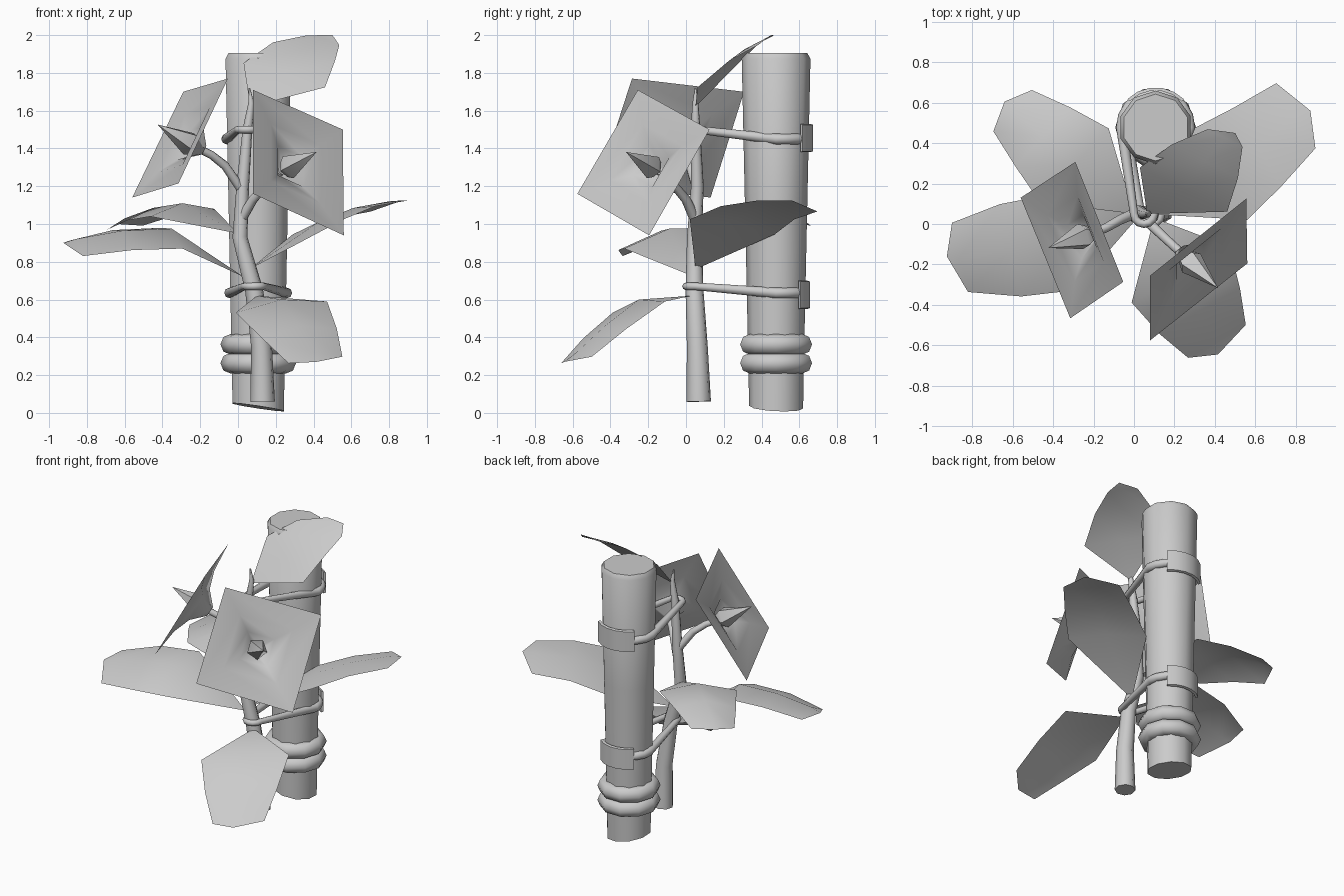
import bpy, bmesh, math
from mathutils import Vector

if "Cube" in bpy.data.objects:
    bpy.data.objects.remove(bpy.data.objects["Cube"])

POST = Vector((0.107, 0.477, 0))


def make(name, verts, faces, angle=40):
    me = bpy.data.meshes.new(name)
    me.from_pydata([tuple(v) for v in verts], [], faces)
    bm = bmesh.new()
    bm.from_mesh(me)
    bmesh.ops.recalc_face_normals(bm, faces=bm.faces)
    bm.to_mesh(me)
    bm.free()
    ob = bpy.data.objects.new(name, me)
    bpy.context.collection.objects.link(ob)
    smooth(ob, angle)
    return ob


def smooth(ob, angle=40):
    bpy.ops.object.select_all(action='DESELECT')
    ob.select_set(True)
    bpy.context.view_layer.objects.active = ob
    bpy.ops.object.shade_smooth_by_angle(angle=math.radians(angle))


def tube(name, pts, radii, cyclic=False):
    cu = bpy.data.curves.new(name, 'CURVE')
    cu.dimensions = '3D'
    cu.bevel_depth = 1
    cu.bevel_resolution = 2
    cu.use_fill_caps = True
    sp = cu.splines.new('POLY')
    sp.points.add(len(pts) - 1)
    for p, co, r in zip(sp.points, pts, radii):
        p.co = (*co, 1)
        p.radius = r
    sp.use_cyclic_u = cyclic
    ob = bpy.data.objects.new(name, cu)
    bpy.context.collection.objects.link(ob)
    bpy.ops.object.select_all(action='DESELECT')
    ob.select_set(True)
    bpy.context.view_layer.objects.active = ob
    bpy.ops.object.convert(target='MESH')
    smooth(bpy.context.object, 50)


def leaf(name, spine, side, widths, drop):
    # spine: base, three wide stations, tip
    side = Vector(side).normalized()
    pts = [Vector(p) for p in spine]
    verts = [pts[0]]
    for p, w in zip(pts[1:4], widths):
        low = p - Vector((0, 0, drop))
        verts += [low - side * w, p, low + side * w]
    verts.append(pts[4])
    faces = [(0, 2, 1), (0, 3, 2), (7, 8, 10), (8, 9, 10)]
    for a in (1, 4):
        faces += [(a, a + 1, a + 4, a + 3), (a + 1, a + 2, a + 5, a + 4)]
    make(name, verts, faces, 60)


def flower(name, corners, outward):
    # square trumpet with a pinched centre
    c = [Vector(p) for p in corners]
    mid = sum(c, Vector()) / 4
    n = (c[1] - c[0]).cross(c[3] - c[0]).normalized()
    if n.dot(Vector(outward)) < 0:
        n = -n
    verts, faces = [], []
    rings = ((1, 0), (0.55, -0.02), (0.28, -0.06), (0.08, -0.14))
    for s, t in rings:
        verts += [mid + (p - mid) * s + n * t for p in c]
    for k in range(len(rings) - 1):
        for i in range(4):
            j = (i + 1) % 4
            faces.append((k * 4 + i, k * 4 + j, k * 4 + 4 + j, k * 4 + 4 + i))
    faces.append((12, 13, 14, 15))
    make(name, verts, faces, 60)
    # five-sided centre cone
    u = (c[1] - c[0]).normalized()
    v = n.cross(u)
    cv = []
    for r, t in ((0.045, -0.10), (0.068, -0.06)):
        cv += [mid + n * t + (u * math.cos(a) + v * math.sin(a)) * r
               for a in (math.tau * i / 5 for i in range(5))]
    cv.append(mid + n * 0.145)
    cf = [(0, 1, 2, 3, 4)]
    for i in range(5):
        j = (i + 1) % 5
        cf += [(i, j, 5 + j, 5 + i), (5 + i, 5 + j, 10)]
    make(name + "_centre", cv, cf, 60)


# support post: ten sides, slanted foot, softened top rim
N = 10
verts, faces = [], []
profile = [(0.03, 0.143), (0.3, 0.148), (1.1, 0.165), (1.875, 0.182), (1.905, 0.165)]
for k, (z, r) in enumerate(profile):
    for i in range(N):
        a = math.tau * (i + 0.5) / N
        dx, dy = r * math.cos(a), r * math.sin(a)
        dz = -0.15 * dx - 0.05 * dy if k == 0 else 0
        verts.append(POST + Vector((dx, dy, max(z + dz, 0))))
for k in range(len(profile) - 1):
    for i in range(N):
        j = (i + 1) % N
        faces.append((k * N + i, k * N + j, k * N + N + j, k * N + N + i))
faces += [tuple(range(N)), tuple(range(len(verts) - N, len(verts)))]
make("support_post", verts, faces)

# two rope rings round the post
for i, z in enumerate((0.263, 0.363)):
    bpy.ops.mesh.primitive_torus_add(location=(POST.x, POST.y, z), major_segments=10,
                                     minor_segments=8, major_radius=0.145, minor_radius=0.055)
    bpy.context.object.name = f"rope_ring_{i + 1}"
    smooth(bpy.context.object, 60)

# stem
tube("stem",
     [(0.13, 0.067, 0.06), (0.125, 0.06, 0.35), (0.085, 0.045, 0.65), (0.01, 0.045, 0.93),
      (0.025, 0.06, 1.2), (0.05, 0.05, 1.5), (0.07, 0.05, 1.64), (0.06, 0.05, 1.72)],
     [0.066, 0.056, 0.048, 0.04, 0.034, 0.026, 0.016, 0.004])

# ties looping stem and post, each with a flat strap at the back
for name, sx, z0, z1, rp, zb in (("upper", 0.05, 1.5, 1.45, 0.168, 1.455),
                                 ("lower", 0.085, 0.67, 0.635, 0.152, 0.625)):
    pts, rad = [], []
    for a in range(180, 361, 30):
        t = math.radians(a)
        pts.append((sx + 0.05 * math.cos(t), 0.05 + 0.05 * math.sin(t), z0))
        rad.append(0.02)
    for a in range(0, 181, 20):
        t = math.radians(a)
        pts.append((POST.x + rp * math.cos(t), POST.y + rp * math.sin(t), z1))
        rad.append(0.028)
    tube(f"{name}_tie", pts, rad, True)
    sv, sf = [], []
    for i in range(6):
        t = math.radians(45 + 18 * i)
        for dr, dz in ((0.015, -0.075), (0.015, 0.075), (0.03, 0.07), (0.03, -0.07)):
            r = rp + dr
            sv.append(POST + Vector((r * math.cos(t), r * math.sin(t), zb + dz)))
    for i in range(5):
        for k in range(4):
            m = (k + 1) % 4
            sf.append((i * 4 + k, i * 4 + m, i * 4 + 4 + m, i * 4 + 4 + k))
    sf += [(0, 1, 2, 3), (20, 21, 22, 23)]
    make(f"{name}_strap", sv, sf)

# flowers and their stalks
flower("right_flower", [(0.08, -0.255, 1.71), (0.555, 0.125, 1.50),
                        (0.56, -0.195, 0.94), (0.08, -0.575, 1.16)], (1, -1, 0.5))
tube("right_flower_stalk", [(0.02, 0.045, 1.03), (0.08, 0.0, 1.13), (0.17, -0.085, 1.23),
                            (0.23, -0.14, 1.28)], [0.028, 0.025, 0.022, 0.022])
flower("left_flower", [(-0.053, -0.286, 1.77), (-0.29, 0.307, 1.70),
                       (-0.56, 0.13, 1.14), (-0.315, -0.466, 1.215)], (-1, -0.3, 0.5))
tube("left_flower_stalk", [(0.02, 0.06, 1.18), (-0.07, 0.02, 1.31), (-0.14, -0.02, 1.365),
                           (-0.2, -0.045, 1.395)], [0.026, 0.024, 0.022, 0.022])

# leaves
leaf("top_leaf", [(0.065, 0.05, 1.62), (0.245, 0.17, 1.80), (0.35, 0.31, 1.925),
                  (0.45, 0.425, 1.985), (0.5, 0.45, 2.0)],
     (0.87, -0.44, -0.26), (0.25, 0.19, 0.1), 0.012)
leaf("back_right_leaf", [(0.06, 0.05, 0.76), (0.425, 0.245, 1.01), (0.61, 0.38, 1.085),
                         (0.80, 0.535, 1.12), (0.872, 0.56, 1.125)],
     (0.135, -0.225, 0.04), (0.265, 0.23, 0.19), 0.025)
leaf("back_left_leaf", [(0.0, 0.05, 0.95), (-0.295, 0.29, 1.11), (-0.45, 0.43, 1.085),
                        (-0.6, 0.56, 1.03), (-0.64, 0.605, 1.0)],
     (-0.68, -0.73, -0.08), (0.25, 0.2, 0.14), 0.05)
leaf("left_leaf", [(0.03, 0.045, 0.72), (-0.35, -0.09, 0.975), (-0.61, -0.13, 0.965),
                   (-0.86, -0.165, 0.92), (-0.925, -0.16, 0.9)],
     (0.22, -0.95, -0.22), (0.25, 0.24, 0.18), 0.05)
leaf("front_leaf", [(0.1, 0.03, 0.62), (0.23, -0.25, 0.6), (0.325, -0.43, 0.46),
                    (0.41, -0.58, 0.32), (0.415, -0.645, 0.27)],
     (0.245, 0.14, 0.03), (0.28, 0.23, 0.165), 0.04)
